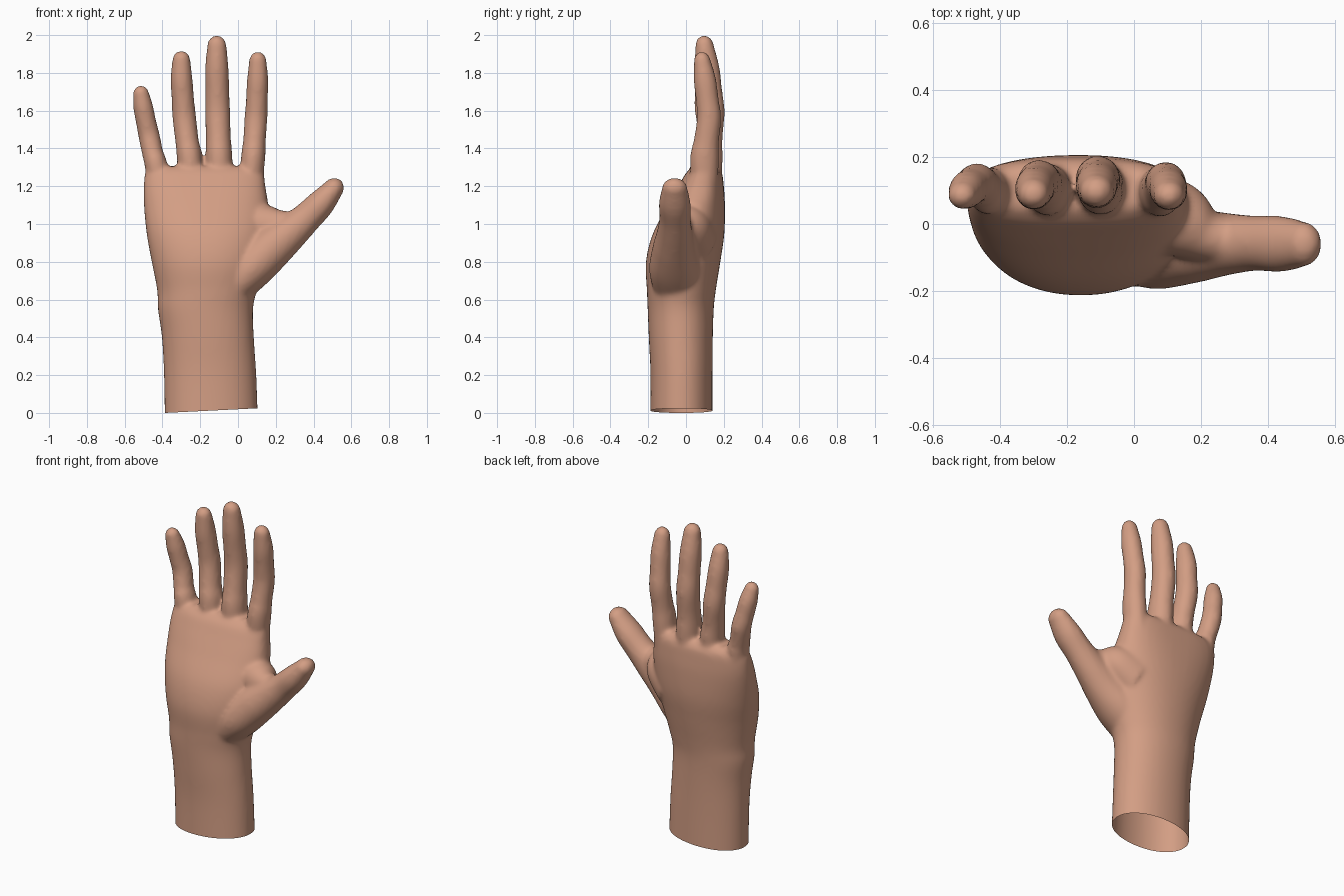
import bpy, bmesh, math
from mathutils import Vector

if "Cube" in bpy.data.objects:
    bpy.data.objects.remove(bpy.data.objects["Cube"])

skin = bpy.data.materials.new("skin")
skin.diffuse_color = (0.65, 0.34, 0.23, 1)
skin.use_nodes = True
skin.node_tree.nodes["Principled BSDF"].inputs["Base Color"].default_value = skin.diffuse_color
bm = bmesh.new()


def spline(keys, steps=6):
    """Catmull-Rom through tuples of any length."""
    k = [keys[0]] + keys + [keys[-1]]
    out = []
    for i in range(1, len(k) - 2):
        for s in range(steps):
            t = s / steps
            out.append([0.5 * (2 * b + (c - a) * t + (2 * a - 5 * b + 4 * c - d) * t * t
                        + (3 * b - a - 3 * c + d) * t ** 3)
                        for a, b, c, d in zip(*k[i - 1:i + 3])])
    return out + [list(keys[-1])]


def skin_rings(rings):
    """Closed loft through rings of points."""
    vs = [[bm.verts.new(p) for p in r] for r in rings]
    n = len(vs[0])
    for a, b in zip(vs, vs[1:]):
        for i in range(n):
            j = (i + 1) % n
            bm.faces.new((a[i], a[j], b[j], b[i]))
    bm.faces.new(vs[0][::-1])
    bm.faces.new(vs[-1])


def digit(keys, n=24):
    """Round-ended tube; keys are x, y, z, radius across, radius in y."""
    pts = spline(keys)
    cen = [Vector(p[:3]) for p in pts]
    end = (cen[-1] - cen[-2]).normalized()
    start = (cen[1] - cen[0]).normalized()
    sec = []
    for i, p in enumerate(pts):
        d = (cen[min(i + 1, len(cen) - 1)] - cen[max(i - 1, 0)]).normalized()
        sec.append((cen[i], d, p[3], p[4]))
    c, _, ra, rb = sec[-1]
    for k in range(1, 8):
        a = k / 7.3 * math.pi / 2
        sec.append((c + end * ra * 1.1 * math.sin(a), end, ra * math.cos(a), rb * math.cos(a)))
    rings = []
    for c, d, ra, rb in sec:
        u = Vector((0, 1, 0)).cross(d).normalized()
        v = d.cross(u)
        rings.append([c + u * ra * math.cos(2 * math.pi * i / n)
                      + v * rb * math.sin(2 * math.pi * i / n) for i in range(n)])
    skin_rings(rings)


# forearm and palm: z, left x, right x, front y, back y, squareness
body = [(-0.10, -0.387, 0.108, -0.19, 0.14, 2.1), (0.2, -0.392, 0.097, -0.188, 0.14, 2.1),
        (0.4, -0.403, 0.084, -0.197, 0.142, 2.1), (0.55, -0.424, 0.08, -0.203, 0.147, 2.1),
        (0.65, -0.428, 0.10, -0.207, 0.158, 2.1), (0.8, -0.457, 0.14, -0.212, 0.182, 2.1),
        (0.95, -0.484, 0.165, -0.175, 0.203, 2.2), (1.1, -0.498, 0.16, -0.095, 0.206, 2.4),
        (1.2, -0.499, 0.145, -0.04, 0.2, 2.6), (1.27, -0.492, 0.137, 0.0, 0.19, 2.6),
        (1.305, -0.475, 0.12, 0.04, 0.16, 2.4)]
rings = []
for z, x0, x1, y0, y1, e in spline(body):
    ring = []
    for i in range(48):
        a = 2 * math.pi * i / 48
        c, s = math.cos(a), math.sin(a)
        ring.append(((x0 + x1) / 2 + (x1 - x0) / 2 * math.copysign(abs(c) ** (2 / e), c),
                     (y0 + y1) / 2 + (y1 - y0) / 2 * math.copysign(abs(s) ** (2 / e), s), z))
    rings.append(ring)
skin_rings(rings)

# fingers: x at root, base, middle joint, end joint, tip; base z, tip z; radius; y shift
for xs, zb, zt, r, dy in [((0.06, 0.079, 0.095, 0.104, 0.105), 1.32, 1.917, 0.061, 0.0),
                          ((-0.095, -0.10, -0.108, -0.112, -0.112), 1.32, 2.003, 0.067, 0.012),
                          ((-0.24, -0.256, -0.284, -0.299, -0.30), 1.32, 1.922, 0.063, 0.004),
                          ((-0.405, -0.432, -0.470, -0.502, -0.513), 1.28, 1.738, 0.057, 0.0)]:
    L = zt - zb
    digit([(xs[0], 0.10 + dy, zb - 0.2, r, r * 1.1),
           (xs[1], 0.098 + dy, zb + 0.02, r * 1.06, r * 1.25),
           (xs[2] * .5 + xs[1] * .5, 0.108 + dy, zb + 0.2 * L, r * 0.99, r * 1.1),
           (xs[2], 0.122 + dy, zb + 0.4 * L, r * 1.0, r * 1.06),
           (xs[2] * .5 + xs[3] * .5, 0.113 + dy, zb + 0.56 * L, r * 0.95, r * 1.0),
           (xs[3], 0.100 + dy, zb + 0.74 * L, r * 0.93, r * 0.98),
           (xs[4], 0.086 + dy, zt - r * 0.9, r * 0.77, r * 0.74)])

# thumb
digit([(-0.06, -0.04, 0.62, 0.09, 0.12), (0.06, -0.06, 0.755, 0.115, 0.135),
       (0.165, -0.065, 0.86, 0.115, 0.115), (0.27, -0.06, 0.95, 0.098, 0.095),
       (0.36, -0.058, 1.03, 0.082, 0.083), (0.44, -0.06, 1.11, 0.074, 0.084),
       (0.505, -0.06, 1.187, 0.055, 0.068)])
# web between thumb and index finger
digit([(0.02, 0.05, 0.93, 0.15, 0.12), (0.13, 0.01, 0.985, 0.12, 0.115),
       (0.21, -0.035, 0.985, 0.092, 0.08), (0.29, -0.05, 0.985, 0.08, 0.07)])

bmesh.ops.recalc_face_normals(bm, faces=bm.faces)
mesh = bpy.data.meshes.new("hand")
bm.to_mesh(mesh)
bm.free()
hand = bpy.data.objects.new("hand", mesh)
bpy.context.collection.objects.link(hand)

# fuse the parts into one soft skin
rm = hand.modifiers.new("fuse", 'REMESH')
rm.mode = 'VOXEL'
rm.voxel_size = 0.012
sm = hand.modifiers.new("soften", 'SMOOTH')
sm.factor = 0.5
sm.iterations = 10
fused = bpy.data.meshes.new_from_object(
    hand.evaluated_get(bpy.context.evaluated_depsgraph_get()))
hand.modifiers.clear()

# open, slightly slanted cut at the wrist end
bm = bmesh.new()
bm.from_mesh(fused)
bmesh.ops.bisect_plane(bm, geom=bm.verts[:] + bm.edges[:] + bm.faces[:],
                       plane_co=(-0.385, 0, 0), plane_no=(-0.05, 0, 1), clear_inner=True)
for f in bm.faces:
    f.smooth = True
    f.material_index = 0
bm.to_mesh(fused)
bm.free()
hand.data = fused
fused.materials.clear()
fused.materials.append(skin)
